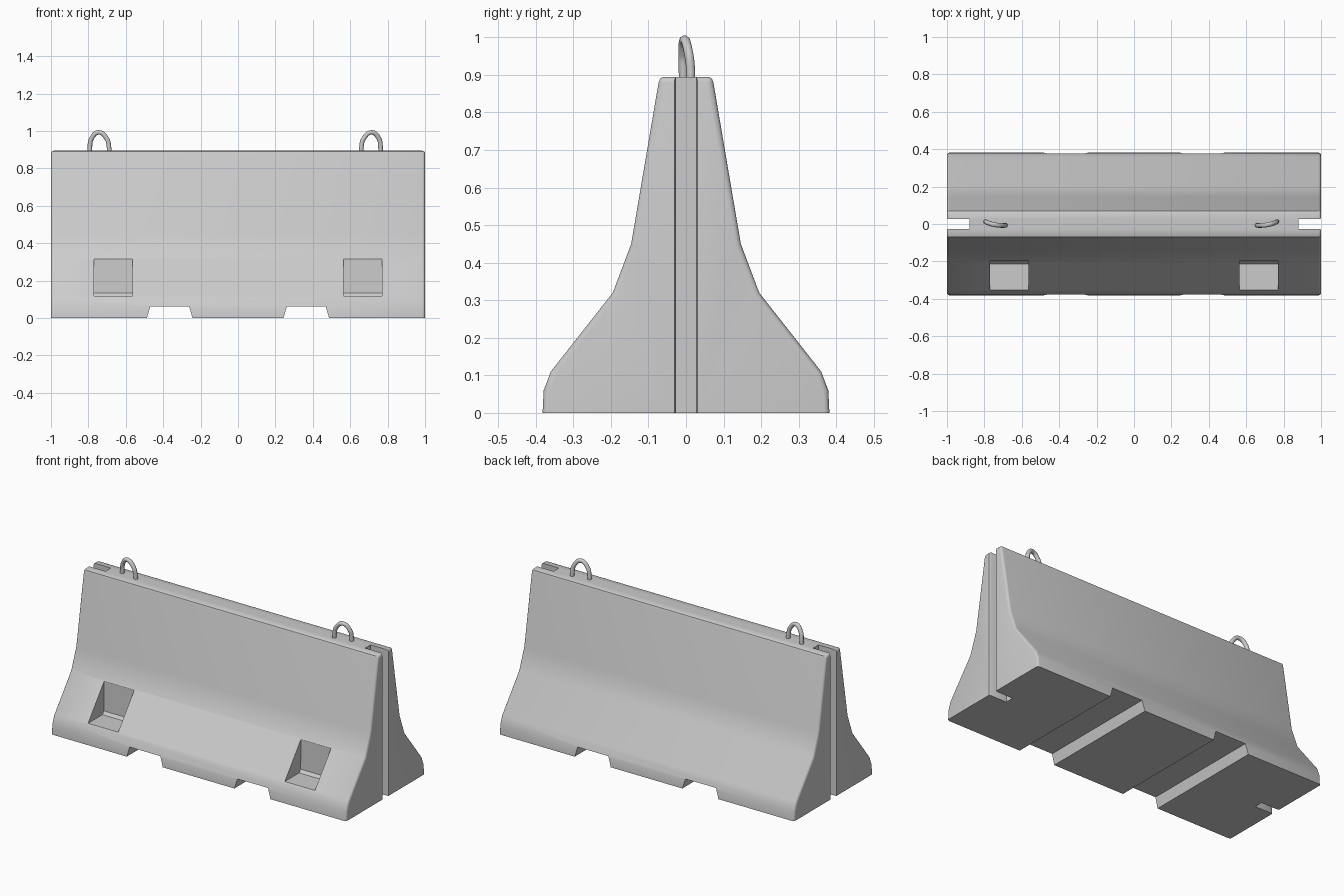
import bpy, bmesh
from mathutils import Vector

if "Cube" in bpy.data.objects:
    bpy.data.objects.remove(bpy.data.objects["Cube"])


def prism(name, points, to_3d, lo, hi):
    """Extrude a 2D outline between lo and hi; to_3d maps (a, b, depth) to a position."""
    bm = bmesh.new()
    rings = [[bm.verts.new(to_3d(a, b, d)) for a, b in points] for d in (lo, hi)]
    n = len(points)
    bm.faces.new(rings[0])
    bm.faces.new(rings[1])
    for i in range(n):
        j = (i + 1) % n
        bm.faces.new((rings[0][i], rings[0][j], rings[1][j], rings[1][i]))
    bmesh.ops.recalc_face_normals(bm, faces=bm.faces[:])
    mesh = bpy.data.meshes.new(name)
    bm.to_mesh(mesh)
    bm.free()
    ob = bpy.data.objects.new(name, mesh)
    bpy.context.collection.objects.link(ob)
    return ob


def activate(ob):
    bpy.ops.object.select_all(action='DESELECT')
    ob.select_set(True)
    bpy.context.view_layer.objects.active = ob


def cut(target, cutter):
    cutter.hide_render = True
    mod = target.modifiers.new("cut", 'BOOLEAN')
    mod.operation = 'DIFFERENCE'
    mod.solver = 'EXACT'
    mod.object = cutter
    activate(target)
    bpy.ops.object.modifier_apply(modifier=mod.name)
    bpy.data.objects.remove(cutter, do_unlink=True)


# Concrete barrier body: stepped profile swept along x
half = [(0.382, 0), (0.379, 0.06), (0.36, 0.11), (0.195, 0.32), (0.146, 0.45),
        (0.073, 0.88), (0.069, 0.89), (0.06, 0.895)]
outline = half + [(-y, z) for y, z in reversed(half)]
body = prism("barrier_body", outline, lambda y, z, x: (x, y, z), -1, 1)

# Soften the end outlines, leaving the base sharp
bm = bmesh.new()
bm.from_mesh(body.data)
ends = [e for e in bm.edges
        if e.verts[0].co.x * e.verts[1].co.x > 0
        and max(v.co.z for v in e.verts) > 0.01]
bmesh.ops.bevel(bm, geom=ends, offset=0.014, segments=3, profile=0.5, affect='EDGES')
bm.to_mesh(body.data)
bm.free()

for s in (-1, 1):
    # Connection slot in each end, with eased mouth
    slot = [(s * 0.88, -0.026), (s * 0.99, -0.026), (s * 1.01, -0.036),
            (s * 1.01, 0.036), (s * 0.99, 0.026), (s * 0.88, 0.026)]
    cut(body, prism("slot_cutter", slot, lambda x, y, z: (x, y, z), -0.1, 1.1))
    # Drainage / forklift channel under the base
    c = s * 0.365
    channel = [(c - 0.128, -0.02), (c + 0.128, -0.02), (c + 0.104, 0.062), (c - 0.104, 0.062)]
    cut(body, prism("channel_cutter", channel, lambda x, z, y: (x, y, z), -0.6, 0.6))
    # Pocket in the front slope
    c = s * 0.667
    pocket = [(-0.5, 0.118), (-0.215, 0.118), (-0.2, 0.135), (-0.197, 0.33), (-0.5, 0.33)]
    cut(body, prism("pocket_cutter", pocket, lambda y, z, x: (x, y, z), c - 0.102, c + 0.102))

activate(body)
bpy.ops.object.shade_smooth_by_angle(angle=0.65)


# Lifting loops: bent bars rising out of the top
def lifting_loop(name, cx, s):
    path = [(-0.05, 0.012, 0.85), (-0.05, 0.012, 0.915), (-0.042, 0.007, 0.958),
            (-0.003, -0.004, 0.993), (0.041, -0.008, 0.958),
            (0.052, -0.007, 0.915), (0.054, -0.006, 0.85)]
    curve = bpy.data.curves.new(name, 'CURVE')
    curve.dimensions = '3D'
    curve.bevel_depth = 0.0125
    curve.bevel_resolution = 3
    curve.resolution_u = 6
    curve.use_fill_caps = True
    spline = curve.splines.new('BEZIER')
    spline.bezier_points.add(len(path) - 1)
    for p, (x, y, z) in zip(spline.bezier_points, path):
        p.co = Vector((cx + s * x, s * y, z)) if s > 0 else Vector((cx - x, y, z))
        p.handle_left_type = p.handle_right_type = 'AUTO'
    ob = bpy.data.objects.new(name, curve)
    bpy.context.collection.objects.link(ob)
    activate(ob)
    bpy.ops.object.convert(target='MESH')
    bpy.ops.object.shade_smooth_by_angle(angle=0.8)


lifting_loop("lifting_loop_left", -0.742, 1)
lifting_loop("lifting_loop_right", 0.712, -1)
